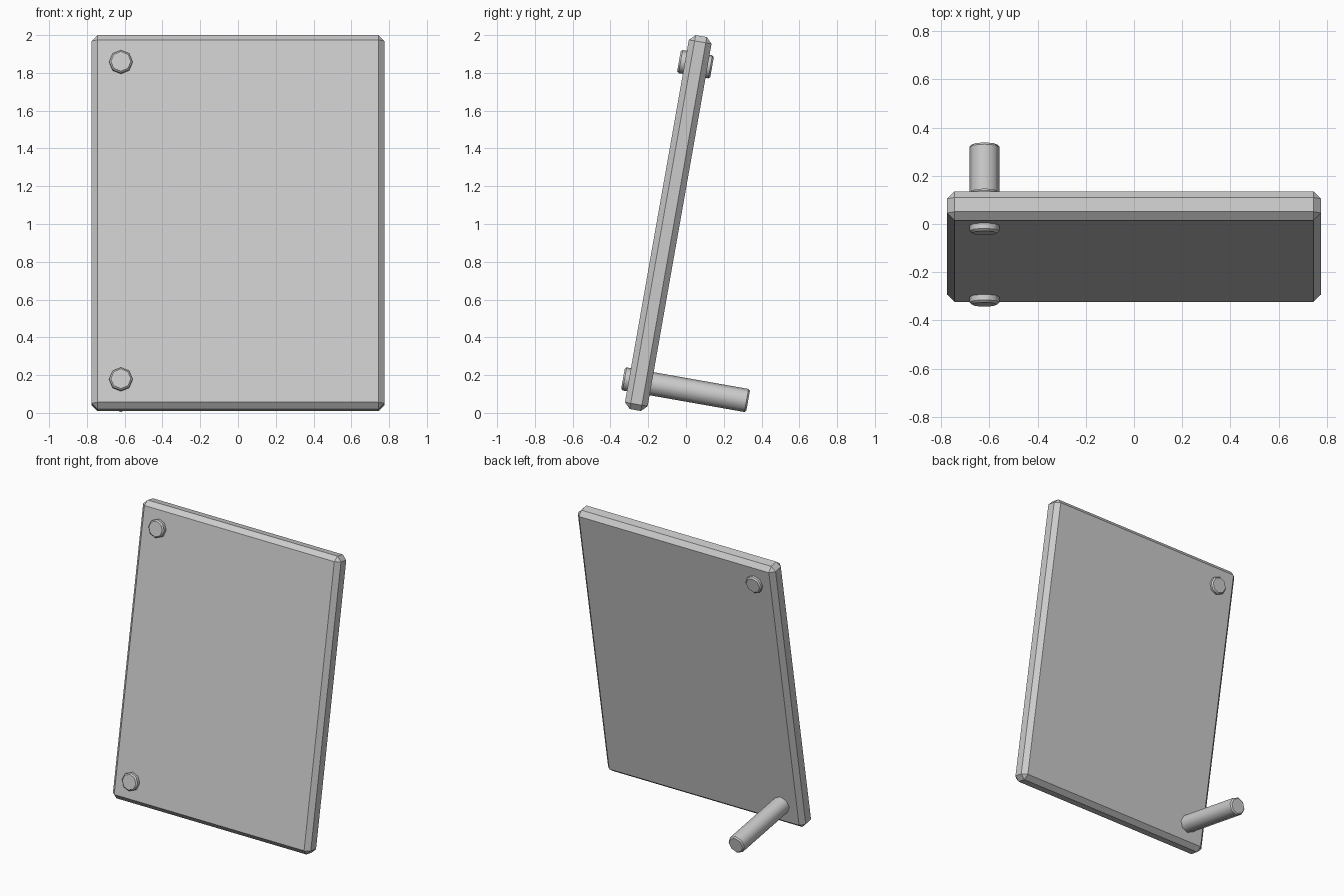
import bpy, bmesh, math
from mathutils import Matrix

if "Cube" in bpy.data.objects:
    bpy.data.objects.remove(bpy.data.objects["Cube"])

# Leaning frame: local z runs up the panel, local y runs out of its back
LEAN = Matrix.Translation((0, -0.094, 1.005)) @ Matrix.Rotation(math.radians(-10), 4, 'X')

grey = bpy.data.materials.new("plain grey")
grey.diffuse_color = (0.6, 0.6, 0.6, 1)
grey.use_nodes = True
grey.node_tree.nodes["Principled BSDF"].inputs["Base Color"].default_value = grey.diffuse_color


def add_object(name, bm):
    bmesh.ops.recalc_face_normals(bm, faces=bm.faces)
    bm.transform(LEAN)
    mesh = bpy.data.meshes.new(name)
    bm.to_mesh(mesh)
    bm.free()
    mesh.materials.append(grey)
    obj = bpy.data.objects.new(name, mesh)
    bpy.context.collection.objects.link(obj)
    return obj


def panel(name, width, depth, height, chamfer):
    bm = bmesh.new()
    bmesh.ops.create_cube(bm, size=1, matrix=Matrix.Diagonal((width, depth, height, 1)))
    bmesh.ops.bevel(bm, geom=bm.edges[:], offset=chamfer, segments=1, affect='EDGES')
    add_object(name, bm)


def pin(name, x, z, front, back, radius=0.062, chamfer=0.009, sides=8):
    """Eight-sided pin with chamfered ends, running through the panel."""
    bm = bmesh.new()
    profile = [(front, radius - chamfer), (front + chamfer, radius),
               (back - chamfer, radius), (back, radius - chamfer)]
    rings = []
    for y, r in profile:
        rings.append([bm.verts.new((x + r * math.cos(math.tau * i / sides), y,
                                    z + r * math.sin(math.tau * i / sides)))
                      for i in range(sides)])
    for a, b in zip(rings, rings[1:]):
        for i in range(sides):
            j = (i + 1) % sides
            bm.faces.new((a[i], a[j], b[j], b[i])).smooth = True
    bm.faces.new(rings[0])
    bm.faces.new(rings[-1])
    # Keep the rims crisp while the round sides stay smooth
    for ring in rings:
        for i in range(sides):
            bm.edges.get((ring[i], ring[(i + 1) % sides])).smooth = False
    add_object(name, bm)


# Leaning slab
panel("panel", 1.55, 0.122, 2.01, 0.031)

# Short upper pin and long lower pin that props the panel up
pin("upper_pin", -0.62, 0.853, -0.093, 0.085)
pin("lower_prop", -0.62, -0.853, -0.093, 0.58)
